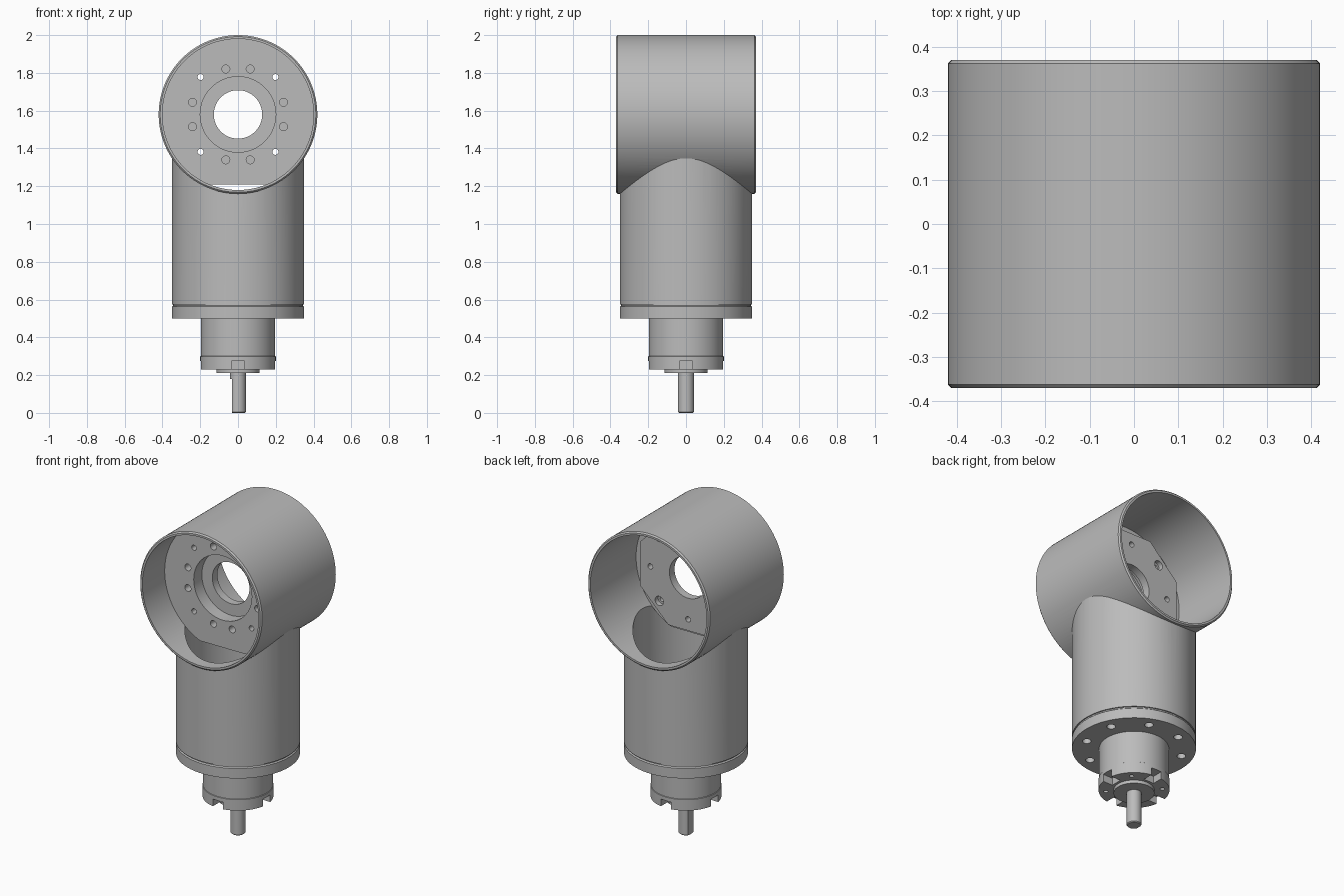
import bpy
import bmesh
from math import cos, sin, pi, radians
from mathutils import Matrix, Vector

if "Cube" in bpy.data.objects:
    bpy.data.objects.remove(bpy.data.objects["Cube"])

grey = bpy.data.materials.new("machined grey")
grey.use_nodes = True
grey.diffuse_color = (0.5, 0.5, 0.5, 1)
grey.node_tree.nodes["Principled BSDF"].inputs["Base Color"].default_value = (0.5, 0.5, 0.5, 1)

HEAD_Z = 1.58


def add_object(name, bm):
    bmesh.ops.recalc_face_normals(bm, faces=bm.faces)
    mesh = bpy.data.meshes.new(name)
    bm.to_mesh(mesh)
    bm.free()
    obj = bpy.data.objects.new(name, mesh)
    bpy.context.collection.objects.link(obj)
    mesh.materials.append(grey)
    return obj


def lathe(name, profile, sides=96, close=False):
    """Spin (radius, height) points around z; ends are capped unless the profile closes."""
    bm = bmesh.new()
    rings = []
    for r, z in profile:
        rings.append([bm.verts.new((r * cos(2 * pi * i / sides), r * sin(2 * pi * i / sides), z))
                      for i in range(sides)])
    pairs = list(zip(rings, rings[1:]))
    if close:
        pairs.append((rings[-1], rings[0]))
    else:
        bm.faces.new(rings[0])
        bm.faces.new(rings[-1])
    for a, b in pairs:
        for i in range(sides):
            j = (i + 1) % sides
            bm.faces.new((a[i], a[j], b[j], b[i]))
    return add_object(name, bm)


def rod(radius, start, end, sides=24, spin=0):
    """Cylinder between two points."""
    start, end = Vector(start), Vector(end)
    axis = end - start
    bm = bmesh.new()
    place = Matrix.Translation((start + end) / 2) @ axis.to_track_quat('Z', 'Y').to_matrix().to_4x4()
    bmesh.ops.create_cone(bm, cap_ends=True, segments=sides, radius1=radius, radius2=radius,
                          depth=axis.length, matrix=place @ Matrix.Rotation(spin, 4, 'Z'))
    return add_object("helper", bm)


def box(center, size, spin=0):
    bm = bmesh.new()
    bmesh.ops.create_cube(bm, size=1, matrix=Matrix.Rotation(spin, 4, 'Z')
                          @ Matrix.Translation(center) @ Matrix.Diagonal((*size, 1)))
    return add_object("helper", bm)


def combine(target, helpers, operation='DIFFERENCE'):
    """Apply booleans and discard the helpers."""
    for helper in helpers:
        helper.hide_render = True
        mod = target.modifiers.new("cut", 'BOOLEAN')
        mod.object, mod.operation, mod.solver = helper, operation, 'EXACT'
        bpy.context.view_layer.objects.active = target
        bpy.ops.object.modifier_apply(modifier=mod.name)
        bpy.data.objects.remove(helper)


def along_y(radius, x, z, y0, y1, **kw):
    return rod(radius, (x, y0, HEAD_Z + z), (x, y1, HEAD_Z + z), **kw)


# Horizontal head tube joined to the hollow column
housing = lathe("housing", [(0.35, 0.575), (0.35, 1.5)])
head = lathe("head", [(0.412, -0.37), (0.42, -0.362), (0.42, 0.362), (0.412, 0.37)], 128)
head.data.transform(Matrix.Translation((0, 0, HEAD_Z)) @ Matrix.Rotation(pi / 2, 4, 'X'))
combine(housing, [head], 'UNION')
combine(housing, [along_y(0.4, 0, 0, -0.5, 0.5, sides=128),
                  rod(0.3, (0, 0, 0.62), (0, 0, 1.5), sides=96)])

# Web inside the head: round front, octagonal rear, flat bottom
web = along_y(0.402, 0, 0, -0.15, -0.08, sides=128)
web.name = web.data.name = "bearing_web"
octagon = along_y(0.33 / cos(pi / 8), 0, 0, -0.1, -0.02, sides=8, spin=pi / 8)
combine(web, [octagon], 'UNION')
cuts = [box((0, 0, 1.11), (1, 1, 0.2)),
        along_y(0.2, 0, 0, -0.3, -0.07, sides=96),
        along_y(0.128, 0, 0, -0.3, 0.2, sides=96)]
for quarter in range(4):
    base = quarter * pi / 2
    for offset in (15, 75):
        a = base + radians(offset)
        cuts.append(along_y(0.021, 0.249 * cos(a), 0.249 * sin(a), -0.2, -0.09))
    a = base + pi / 4
    x, z = 0.28 * cos(a), 0.28 * sin(a)
    cuts.append(along_y(0.016, x, z, -0.3, 0.2))
    cuts.append(along_y(0.029, x, z, -0.05, 0.2))
    cuts.append(along_y(0.017, 0.26 * cos(base), 0.26 * sin(base), -0.06, 0.2))
combine(web, cuts)

# Flange with bolt holes on its underside
flange = lathe("flange", [(0.35, 0.5), (0.35, 0.562), (0.343, 0.568), (0.343, 0.58)])
bolts = [radians(22.5 + 45 * i) for i in range(8)]
combine(flange, [rod(0.025, (0.28 * cos(a), 0.28 * sin(a), 0.4),
                     (0.28 * cos(a), 0.28 * sin(a), 0.55)) for a in bolts])

# Motor neck with four slots and small screw holes in its end
neck = lathe("neck", [(0.2, 0.23), (0.2, 0.298), (0.197, 0.3), (0.197, 0.51)])
cuts = []
for i in range(4):
    a = i * pi / 2 + pi / 4
    cuts.append(box((0.2, 0, 0.235), (0.14, 0.07, 0.08), i * pi / 2))
    cuts.append(rod(0.013, (0.16 * cos(a), 0.16 * sin(a), 0.2), (0.16 * cos(a), 0.16 * sin(a), 0.27)))
combine(neck, cuts)

# Pilot boss and shaft with a flat
boss = lathe("pilot_boss", [(0.115, 0.21), (0.115, 0.24)])
shaft = lathe("shaft", [(0.037, 0), (0.042, 0.005), (0.042, 0.215)], 48)
combine(shaft, [box((-0.083, 0, 0.08), (0.1, 0.2, 0.2))])

for obj in (housing, web, flange, neck, boss, shaft):
    bpy.ops.object.select_all(action='DESELECT')
    obj.select_set(True)
    bpy.context.view_layer.objects.active = obj
    bpy.ops.object.shade_smooth_by_angle(angle=radians(30))
